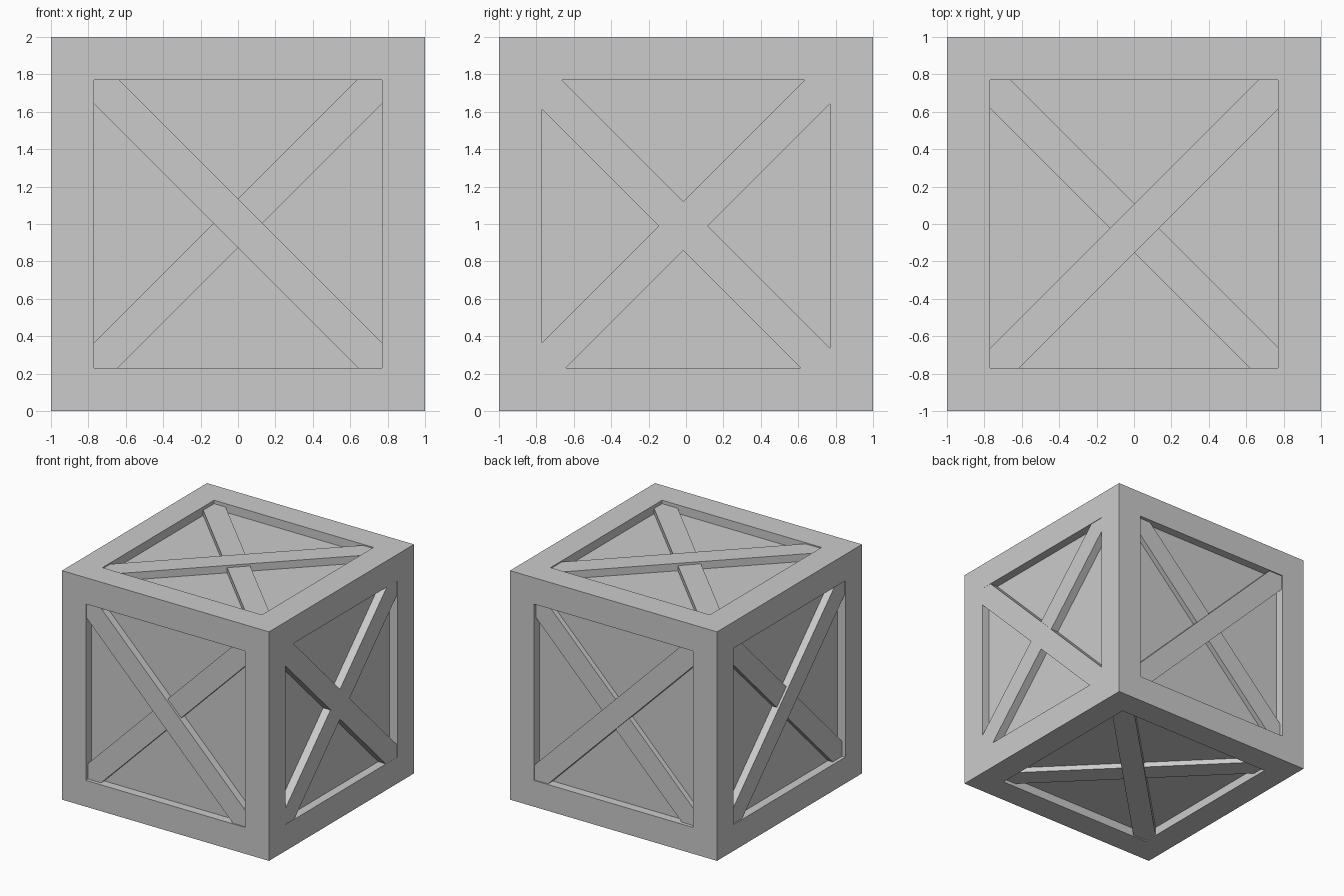
import bpy, bmesh, math
from mathutils import Matrix, Vector

if "Cube" in bpy.data.objects:
    bpy.data.objects.remove(bpy.data.objects["Cube"])

FRAME = 0.23     # width of frame members
DEPTH = 0.075    # recess of the panels
WIDTH = 0.185    # brace width


def finish(bm, name):
    bmesh.ops.recalc_face_normals(bm, faces=bm.faces)
    mesh = bpy.data.meshes.new(name)
    bm.to_mesh(mesh)
    bm.free()
    obj = bpy.data.objects.new(name, mesh)
    bpy.context.collection.objects.link(obj)


# Crate body: mitred frame around each side with a recessed panel
bm = bmesh.new()
bmesh.ops.create_cube(bm, size=2, matrix=Matrix.Translation((0, 0, 1)))
panels = list(bm.faces)
bmesh.ops.inset_individual(bm, faces=panels, thickness=FRAME, use_even_offset=True)
bm.normal_update()
for panel in bmesh.ops.extrude_discrete_faces(bm, faces=panels)["faces"]:
    panel.normal_update()
    bmesh.ops.translate(bm, verts=panel.verts, vec=-panel.normal * DEPTH)
finish(bm, "crate_body")


def brace(name, out, right, slope, height, shift):
    """Diagonal plank on one side; slope +1 rises to the right, shift moves it upward."""
    out, right = Vector(out), Vector(right)
    up = out.cross(right)
    along = (right + up * slope).normalized()
    across = out.cross(along)
    base = 1 - DEPTH - 0.02
    top = 1 - DEPTH + height
    centre = Vector((0, 0, 1)) + out * (base + top) / 2 + up * shift
    basis = Matrix((along, across, out)).transposed().to_4x4()
    size = Matrix.Diagonal((2.36, WIDTH, top - base, 1))
    bm = bmesh.new()
    bmesh.ops.create_cube(bm, size=1, matrix=Matrix.Translation(centre) @ basis @ size)
    finish(bm, name)


# Sides: outward axis, rightward axis, slope of upper brace, heights, shifts
sides = {
    "front": ((0, -1, 0), (1, 0, 0), -1, (0.065, 0.045), (0.005, 0.005)),
    "back": ((0, 1, 0), (-1, 0, 0), 1, (0.065, 0.045), (0, 0)),
    "right": ((1, 0, 0), (0, 1, 0), -1, (0.074, 0.071), (-0.025, 0.005)),
    "left": ((-1, 0, 0), (0, -1, 0), 1, (0.065, 0.045), (0, 0)),
    "top": ((0, 0, 1), (1, 0, 0), 1, (0.065, 0.045), (-0.025, -0.02)),
    "bottom": ((0, 0, -1), (1, 0, 0), -1, (0.065, 0.045), (0, 0)),
}

# Crossed braces on every side
for side, (out, right, slope, heights, shifts) in sides.items():
    brace(side + "_upper_brace", out, right, slope, heights[0], shifts[0])
    brace(side + "_lower_brace", out, right, -slope, heights[1], shifts[1])
